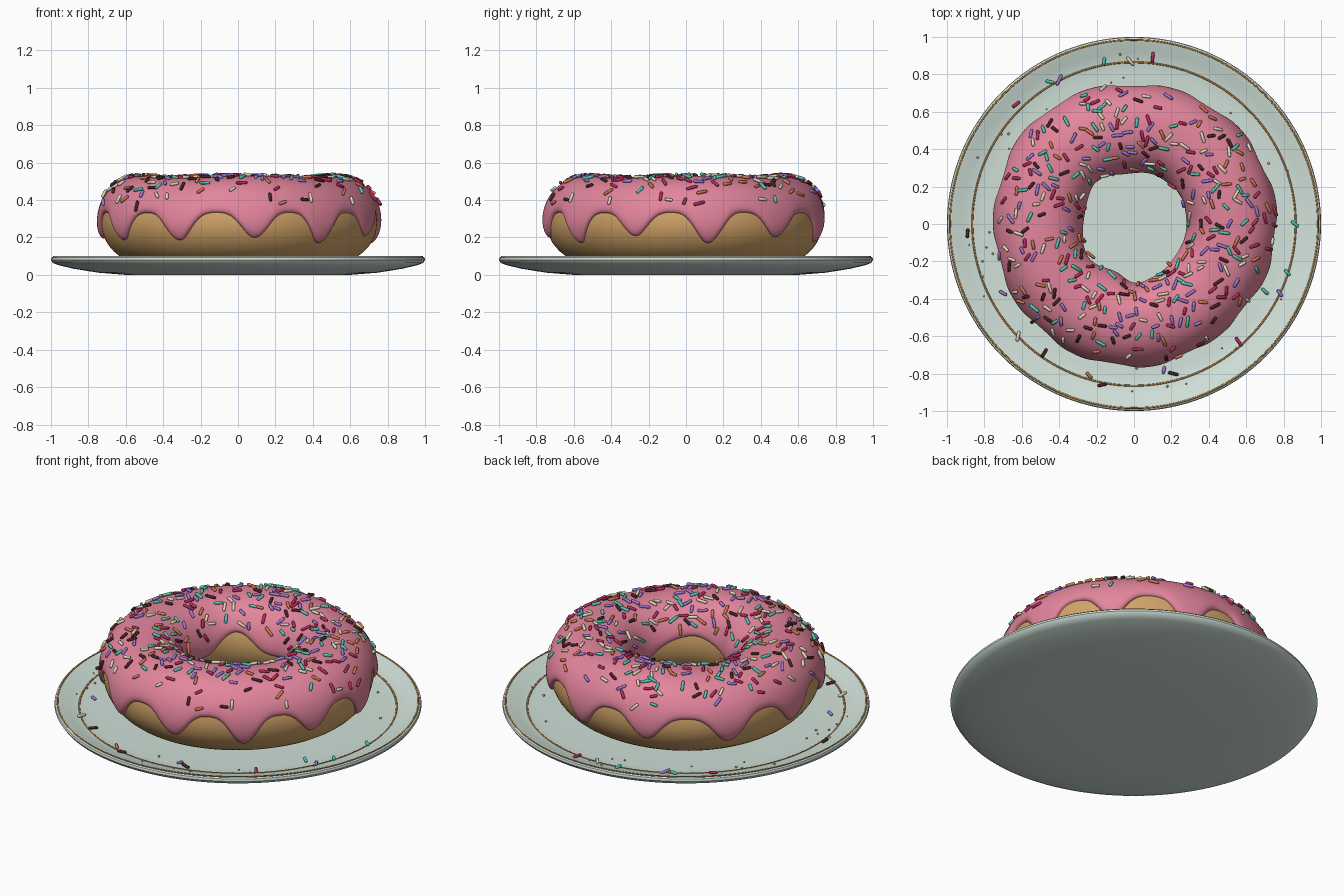
import bpy
import bmesh
import random
from math import sin, cos, asin, pi, radians, exp, hypot, tau
from mathutils import Vector, Matrix

random.seed(7)
if "Cube" in bpy.data.objects:
    bpy.data.objects.remove(bpy.data.objects["Cube"], do_unlink=True)


def material(name, *rgb):
    mat = bpy.data.materials.new(name)
    mat.use_nodes = True
    mat.diffuse_color = (*rgb, 1)
    mat.node_tree.nodes["Principled BSDF"].inputs["Base Color"].default_value = (*rgb, 1)
    return mat


porcelain = material("pale green porcelain", .64, .76, .7)
gold = material("brown gold", .4, .19, .05)
dough_tan = material("golden dough", .64, .37, .14)
pink = material("pink icing", .77, .235, .335)
sprinkle_mats = {
    "r": material("crimson", .5, .025, .11),
    "b": material("dark chocolate", .07, .018, .018),
    "c": material("cream", .75, .71, .5),
    "t": material("teal", .08, .6, .47),
    "v": material("violet", .34, .2, .68),
    "o": material("burnt orange", .65, .19, .08),
}


def finish(bm, name, mat, sharp=None):
    mesh = bpy.data.meshes.new(name)
    bm.to_mesh(mesh)
    bm.free()
    obj = bpy.data.objects.new(name, mesh)
    bpy.context.collection.objects.link(obj)
    mesh.materials.append(mat)
    mesh.shade_smooth()
    if sharp:
        bpy.ops.object.select_all(action='DESELECT')
        obj.select_set(True)
        bpy.context.view_layer.objects.active = obj
        bpy.ops.object.shade_smooth_by_angle(angle=radians(sharp))


def ring_surface(segments, rows, func, closed=False):
    """Sweep a profile around z; func(turn, row) returns a point."""
    bm = bmesh.new()
    grid = [[bm.verts.new(func(tau * i / segments, j)) for j in range(rows)]
            for i in range(segments)]
    for i in range(segments):
        a, b = grid[i], grid[(i + 1) % segments]
        for j in range(rows if closed else rows - 1):
            k = (j + 1) % rows
            bm.faces.new((a[j], b[j], b[k], a[k]))
    bmesh.ops.remove_doubles(bm, verts=bm.verts, dist=1e-5)
    bmesh.ops.recalc_face_normals(bm, faces=bm.faces)
    return bm


def around(t, r, z):
    return Vector((r * sin(t), -r * cos(t), z))


# Plate
PLATE = [(0, 0), (.6, 0), (.75, .012), (.88, .033), (.96, .052), (.99, .064),
         (1, .08), (.997, .093), (.985, .1), (.96, .094),
         (.92, .079), (.865, .065), (.8, .06), (0, .06)]
bm = ring_surface(128, len(PLATE), lambda t, j: around(t, *PLATE[j]))
finish(bm, "plate", porcelain, sharp=40)

# Thin gold lines on the plate, half sunk into it
for name, radius, height in (("inner", .865, .065), ("outer", .984, .098)):
    bm = ring_surface(128, 8, lambda t, j: around(
        t, radius + .005 * cos(tau * j / 8), height + .004 * sin(tau * j / 8)), closed=True)
    finish(bm, name + "_gold_line", gold)


# Doughnut cross-section, slightly lumpy and fuller on top
MID, WIDE, TALL, HEIGHT = .513, .225, .22, .28


def ring_point(t, phi, off=0):
    c, s = cos(phi), sin(phi)
    c = abs(c) ** (.88 if s > 0 else 1.08) * (1 if c > 0 else -1)
    r = MID + (WIDE + off) * c
    if c > 0:
        r += c * (.008 * cos(3 * t - radians(315)) + .003 * sin(5 * t + 1))
    else:
        turn = min(t, tau - t)
        r += c * (.007 * cos(5 * t + 2) - .035 * exp(-(turn / .25) ** 2))
        r += c * c * .008
    wave = .006 * sin(4 * t + 1) * max(s, 0)
    return around(t, r, HEIGHT + (TALL + off) * s + wave)


bm = ring_surface(128, 48, lambda t, j: ring_point(t, tau * j / 48), closed=True)
finish(bm, "dough", dough_tan)


# Icing with broad arches and narrow drips along its outer and inner edges
def icing_point(t, j, rows=60, thick=.026):
    turn = t - radians(53)
    x = 11 * turn + .75 * sin(turn)
    wave = cos(x) - .2 * cos(2 * x)
    outer = .275 + .072 * wave + .02 * sin(5 * t + 2) * (.8 - wave) / 2
    inner = .305 + .05 * cos(4 * (t - radians(215))) + .012 * sin(7 * t)
    low = asin((outer - HEIGHT) / TALL)
    high = pi - asin((inner - HEIGHT) / TALL)
    s = sin(pi * (j / (rows - 1) - .5))
    off = thick * max(0, 1 - s ** 16) ** .5 - .002
    return ring_point(t, low + (high - low) * (s + 1) / 2, off)


bm = ring_surface(264, 60, icing_point)
if sum(f.normal.z for f in bm.faces) < 0:
    bmesh.ops.reverse_faces(bm, faces=bm.faces)
finish(bm, "icing", pink)


# Sprinkles: small rounded rods, gathered by colour
piles = {key: bmesh.new() for key in sprinkle_mats}


def add_sprinkle(key, pos, normal):
    tangent = normal.orthogonal().normalized()
    axis = Matrix.Rotation(random.uniform(0, tau), 3, normal) @ tangent
    axis = (axis + normal * random.uniform(-.15, .15)).normalized()
    turn = axis.to_track_quat('Z', 'Y').to_matrix().to_4x4()
    new = bmesh.ops.create_uvsphere(piles[key], u_segments=8, v_segments=5,
                                    radius=.009)["verts"]
    half = random.uniform(.012, .024)
    for v in new:
        v.co.z += half if v.co.z > 0 else -half
    bmesh.ops.transform(piles[key], matrix=Matrix.Translation(pos) @ turn, verts=new)


placed = []
for _ in range(6000):
    if len(placed) >= 360:
        break
    t, phi = random.uniform(0, tau), radians(random.gauss(95, 36))
    if not radians(20) < phi < radians(162):
        continue
    p = ring_point(t, phi, .031)
    # thin out toward the hole, where the surface is smaller
    if random.random() > hypot(p.x, p.y) / .55:
        continue
    if any((p - q).length < .033 for q in placed):
        continue
    placed.append(p)
    du = ring_point(t + .01, phi, .031) - p
    dv = ring_point(t, phi + .01, .031) - p
    add_sprinkle(random.choice("rrrrbbbcccccttttvvvvooo"), p, du.cross(dv).normalized())


def plate_height(r):
    return .06 + max(0, r - .8) ** 2 * 1.2


# Loose sprinkles lying on the plate, by colour
LOOSE = {
    "r": [(-.63, .64), (.1, .89), (.56, -.63)],
    "b": [(-.89, -.05), (-.48, -.69), (-.17, -.86), (.21, -.8)],
    "c": [(-.02, .87), (-.62, -.6)],
    "t": [(-.45, .76), (-.16, .87), (.86, 0), (.82, -.26), (.7, -.36)],
    "v": [(-.4, .77), (.78, -.37), (.16, -.78), (-.7, -.37)],
    "o": [(-.24, -.81)],
}
for key, spots in LOOSE.items():
    for x, y in spots:
        lift = plate_height(hypot(x, y)) + .01
        add_sprinkle(key, Vector((x, y, lift)), Vector((0, 0, 1)))
for key, mat in sprinkle_mats.items():
    finish(piles[key], mat.name.replace(" ", "_") + "_sprinkles", mat)

# Crumbs scattered around the doughnut
bm = bmesh.new()
for _ in range(26):
    r = random.uniform(.76, .92)
    spot = around(random.uniform(0, tau), r, plate_height(r) + .003)
    bmesh.ops.create_icosphere(bm, subdivisions=1, radius=random.uniform(.004, .008),
                               matrix=Matrix.Translation(spot))
finish(bm, "crumbs", dough_tan)
